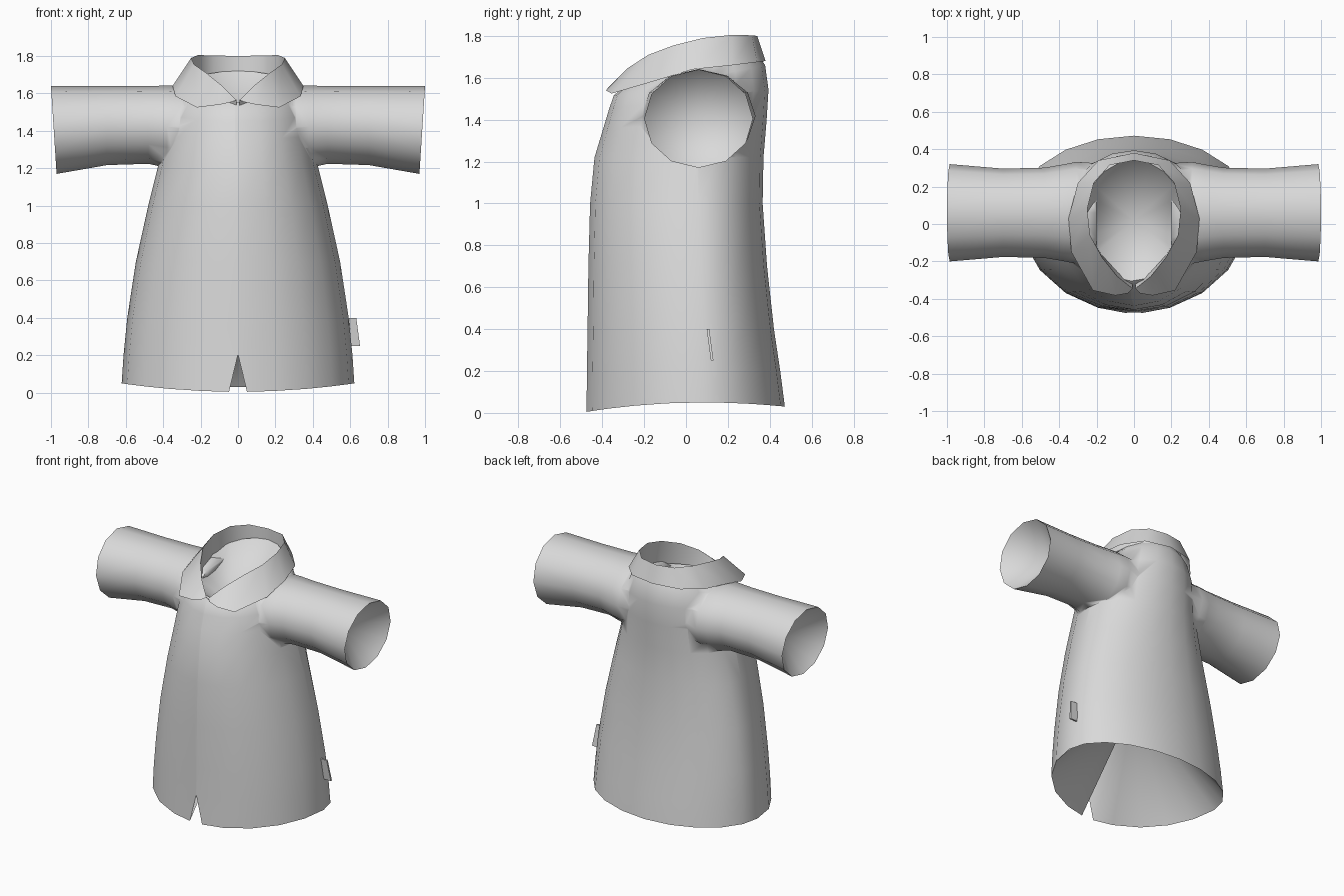
import bpy, bmesh, math
from mathutils import Vector

if "Cube" in bpy.data.objects:
    bpy.data.objects.remove(bpy.data.objects["Cube"])

cloth = bpy.data.materials.new("grey cloth")
cloth.diffuse_color = (0.7, 0.7, 0.7, 1)
cloth.use_nodes = True
cloth.node_tree.nodes["Principled BSDF"].inputs["Base Color"].default_value = cloth.diffuse_color
# temporary tags that keep the lining panels crisp at their borders
tags = [bpy.data.materials.new("lining_" + s) for s in ("right", "left")]


def make(name, bm, mats):
    bmesh.ops.recalc_face_normals(bm, faces=bm.faces)
    me = bpy.data.meshes.new(name)
    bm.to_mesh(me)
    bm.free()
    ob = bpy.data.objects.new(name, me)
    bpy.context.collection.objects.link(ob)
    for m in mats:
        me.materials.append(m)
    return ob


def activate(ob):
    bpy.ops.object.select_all(action='DESELECT')
    ob.select_set(True)
    bpy.context.view_layer.objects.active = ob


def loft(rings, closed=True):
    """Skin a list of point rings and return the mesh with its vertex rows."""
    bm = bmesh.new()
    rows = [[bm.verts.new(p) for p in r] for r in rings]
    n = len(rows[0])
    for a, b in zip(rows, rows[1:]):
        for i in range(n if closed else n - 1):
            j = (i + 1) % n
            bm.faces.new((a[i], a[j], b[j], b[i]))
    return bm, rows


def funnel(bm, row, tip, split=None):
    """Close a ring with a hollow lining that runs inward to a tip."""
    c = bm.verts.new(tip)
    for i, (a, b) in enumerate(zip(row, row[1:] + row[:1])):
        f = bm.faces.new((a, b, c))
        f.material_index = 2 if split and i >= split else 1


# Torso rings: height, half width, front y, widest y, back y, tilt
SIDES = 20
torso = [(0.05, .622, -.475, .08, .472, 0), (0.20, .612, -.473, .08, .450, 0),
         (0.40, .592, -.470, .08, .420, 0), (0.70, .546, -.466, .07, .387, 0),
         (1.00, .480, -.458, .06, .366, 0), (1.22, .425, -.437, .05, .370, 0),
         (1.38, .40, -.395, .04, .385, .05), (1.50, .375, -.367, .03, .394, .12),
         (1.59, .33, -.345, .03, .378, .20), (1.64, .27, -.305, .03, .340, .26)]
rings = []
for k, (z, hw, yf, yw, yb, tilt) in enumerate(torso):
    gap = 0.048 if k == 0 else 0.001
    shift = -0.015 if z > 1.3 else 0              # front seam drifts at the top
    ring = [(gap + shift, yf, -1)]
    for i in range(1, SIDES):
        a = math.tau * i / SIDES - math.pi / 2
        s = math.sin(a)
        ring.append((hw * math.cos(a), yw + s * (yw - yf if s < 0 else yb - yw), s))
    ring.append((-gap + shift, yf, -1))
    hem = 1 if k == 0 else 0
    rings.append([(x, y, z + tilt * (y - yw)
                   - hem * (.045 if s < 0 else .02) * s * s) for x, y, s in ring])
bm, rows = loft(rings)
bm.faces.ensure_lookup_table()
bm.faces.remove(bm.faces[SIDES])                  # slit at the front hem

# Linings of the hem (rising from the slit) and of the neck
hem_loop = [rows[1][0]] + rows[0] + [rows[1][SIDES]]
funnel(bm, hem_loop, (0, 0, .66), split=SIDES // 2 + 1)
funnel(bm, rows[-1], (0, .02, 1.35))
shirt = make("shirt_body", bm, [cloth] + tags)

# Sleeves: x, centre z, y radius, z radius
sleeve = [(.20, 1.425, .265, .200), (.31, 1.418, .272, .222),
          (.38, 1.422, .258, .220), (.48, 1.432, .241, .208),
          (.70, 1.428, .236, .211), (.985, 1.405, .26, .235)]
for side in (1, -1):
    rings = []
    for x, zc, ry, rz in sleeve:
        lean = 0.015 if x > .9 else 0
        rings.append([(side * (x + lean * math.sin(a)), .06 + ry * math.cos(a),
                       zc + rz * math.sin(a))
                      for a in (math.tau * i / 12 for i in range(12))])
    bm, rows = loft(rings)
    bm.faces.new(rows[0])
    funnel(bm, rows[-1], (side * .75, .06, 1.42))  # cuff lining
    tube = make("sleeve", bm, [cloth] + tags)
    mod = shirt.modifiers.new("join_sleeve", 'BOOLEAN')
    mod.operation, mod.solver, mod.object = 'UNION', 'EXACT', tube
    activate(shirt)
    bpy.ops.object.modifier_apply(modifier=mod.name)
    bpy.data.objects.remove(tube)

# Smooth cloth, with crisp borders around the linings
bm = bmesh.new()
bm.from_mesh(shirt.data)
bmesh.ops.remove_doubles(bm, verts=bm.verts, dist=0.0004)
for f in bm.faces:
    f.smooth = True
for e in bm.edges:
    kinds = {f.material_index for f in e.link_faces}
    e.smooth = len(kinds) == 1 and e.calc_face_angle(0) < math.radians(85)
for f in bm.faces:
    f.material_index = 0
bm.to_mesh(shirt.data)
bm.free()
while len(shirt.data.materials) > 1:
    shirt.data.materials.pop(index=len(shirt.data.materials) - 1)
for t in tags:
    bpy.data.materials.remove(t)

# Collar half, from centre back to centre front: fold line and outer edge
fold = [(0, .34, 1.80), (.13, .315, 1.803), (.215, .22, 1.805), (.25, .08, 1.79),
        (.235, -.06, 1.755), (.17, -.18, 1.71), (.09, -.28, 1.645), (.008, -.345, 1.565)]
edge = [(0, .38, 1.68), (.19, .34, 1.675), (.30, .22, 1.66), (.35, .03, 1.64),
        (.335, -.15, 1.585), (.22, -.355, 1.525), (.10, -.382, 1.54), (.03, -.37, 1.555)]
stand = [(x * 1.03, y * (1.0 if y > 0 else .9), 1.62 + .26 * (y - .025))
         for x, y, z in fold]
collar = make("collar", loft([stand, fold, edge], closed=False)[0], [cloth])
mod = collar.modifiers.new("mirror", 'MIRROR')
mod.merge_threshold = 0.001
activate(collar)
bpy.ops.object.modifier_apply(modifier=mod.name)
bpy.ops.object.shade_smooth_by_angle(angle=math.radians(45))

# Small tag in the side seam
bm = bmesh.new()
bmesh.ops.create_cube(bm, size=1)
for v in bm.verts:
    x, y, z = v.co
    v.co = (.615 + x * .055 - z * .02, .115 + y * .012 - z * .02, .325 + z * .15)
make("side_tag", bm, [cloth])
